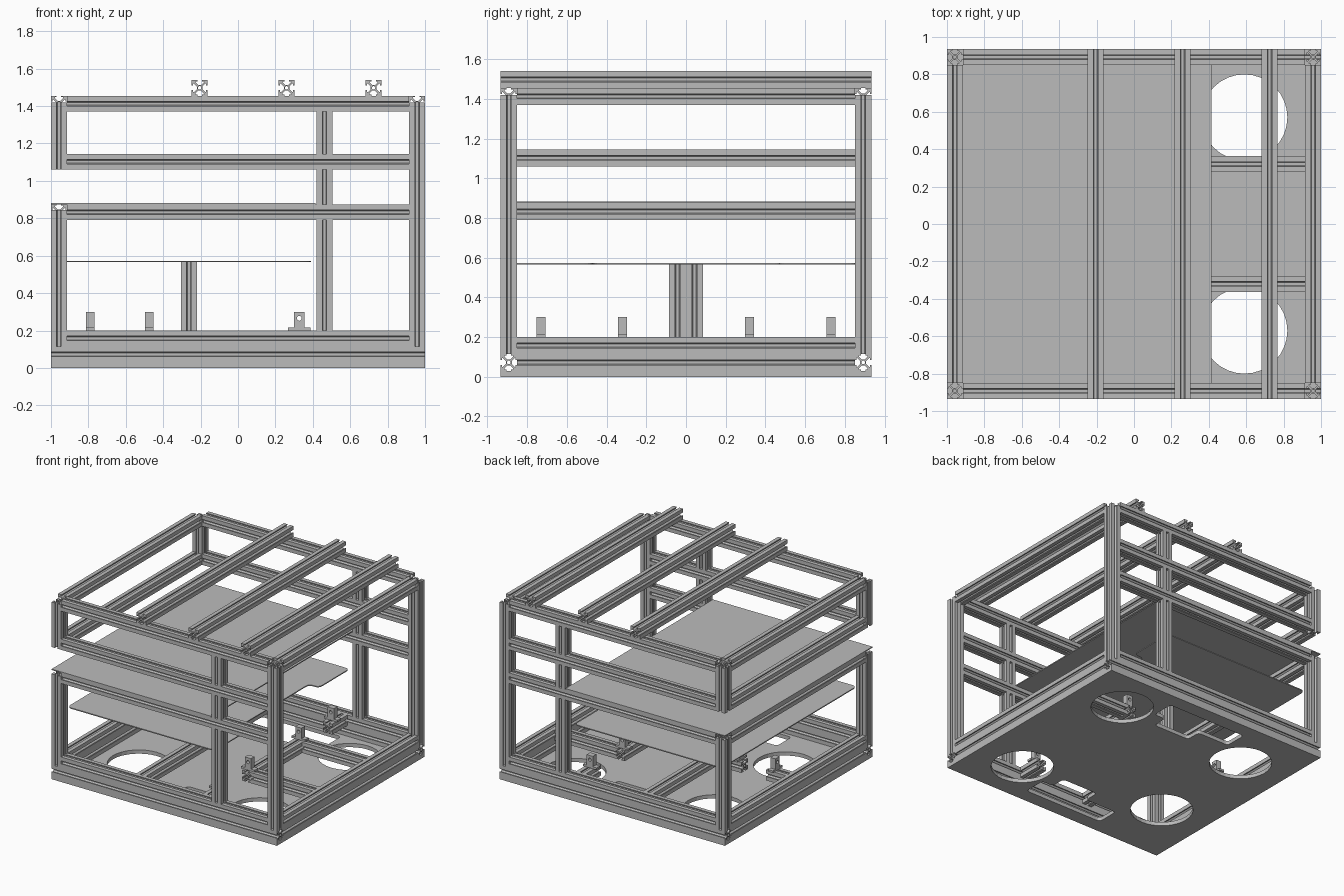
import bpy
from math import sin, cos, pi, radians

cube = bpy.data.objects.get("Cube")
if cube:
    bpy.data.objects.remove(cube, do_unlink=True)

grey = bpy.data.materials.new("plain grey")
grey.use_nodes = True
COLOUR = (0.5, 0.5, 0.5, 1)
grey.diffuse_color = COLOUR
grey.node_tree.nodes["Principled BSDF"].inputs["Base Color"].default_value = COLOUR

S = 0.085          # rail width
H = S / 2
XO, YO = 1 - H, 0.935 - H   # corner post centres
XI, YI = 1 - S, 0.935 - S   # inner faces of the posts


def circle(cx, cy, r, n=32):
    return [(cx + r * cos(2 * pi * i / n), cy + r * sin(2 * pi * i / n)) for i in range(n)]


def rounded(points, r, steps=4):
    """Round each corner of an axis-aligned outline with a small curve."""
    out = []
    n = len(points)
    for i, (px, py) in enumerate(points):
        ends = []
        for qx, qy in (points[i - 1], points[(i + 1) % n]):
            d = ((qx - px) ** 2 + (qy - py) ** 2) ** 0.5
            ends.append((px + (qx - px) * r / d, py + (qy - py) * r / d))
        (ax, ay), (bx, by) = ends
        for k in range(steps + 1):
            t = k / steps
            u, v, w = (1 - t) ** 2, 2 * t * (1 - t), t * t
            out.append((u * ax + v * px + w * bx, u * ay + v * py + w * by))
    return out


def box(x0, x1, y0, y1):
    return [(x0, y0), (x1, y0), (x1, y1), (x0, y1)]


def extruded_mesh(name, loops, depth):
    """Fill an outline with holes and extrude it evenly about z = 0."""
    curve = bpy.data.curves.new(name, 'CURVE')
    curve.dimensions = '2D'
    curve.fill_mode = 'BOTH'
    curve.extrude = depth / 2
    for loop in loops:
        s = curve.splines.new('POLY')
        s.points.add(len(loop) - 1)
        for p, (x, y) in zip(s.points, loop):
            p.co = (x, y, 0, 1)
        s.use_cyclic_u = True
        s.use_smooth = False
    tmp = bpy.data.objects.new(name, curve)
    bpy.context.scene.collection.objects.link(tmp)
    deps = bpy.context.evaluated_depsgraph_get()
    mesh = bpy.data.meshes.new_from_object(tmp.evaluated_get(deps))
    bpy.data.objects.remove(tmp, do_unlink=True)
    bpy.data.curves.remove(curve)
    mesh.name = name
    mesh.shade_flat()
    mesh.materials.clear()
    mesh.materials.append(grey)
    return mesh


def place(name, mesh, loc, rot=(0, 0, 0), length=1):
    ob = bpy.data.objects.new(name, mesh)
    ob.location = loc
    ob.rotation_euler = [radians(a) for a in rot]
    ob.scale = (1, 1, length)
    bpy.context.scene.collection.objects.link(ob)
    return ob


# Slotted rail section, one quarter turned four times, with a centre bore
slot = [(.36, -.18), (.36, .18), (.7, .52), (.82, .52), (.82, .28), (1, .28), (1, 1),
        (.28, 1), (.28, .82), (.52, .82), (.52, .7)]
section = []
for q in range(4):
    c, s = (1, 0, -1, 0)[q], (0, 1, 0, -1)[q]
    section += [((x * c - y * s) * H, (x * s + y * c) * H) for x, y in slot]
rail_mesh = extruded_mesh("slotted_rail", [section, circle(0, 0, .22 * H, 12)], 1)


def rail_x(name, x0, x1, y, z):
    place(name, rail_mesh, ((x0 + x1) / 2, y, z), (0, 90, 0), x1 - x0)


def rail_y(name, y0, y1, x, z):
    place(name, rail_mesh, (x, (y0 + y1) / 2, z), (90, 0, 0), y1 - y0)


def post(name, z0, z1, x, y):
    place(name, rail_mesh, (x, y, (z0 + z1) / 2), (0, 0, 0), z1 - z0)


# Heights of the rail centres
BASE, DECK = 0.03 + H, 0.115 + H
LOW, MID, TOP = 0.79 + H, 1.06 + H, 1.37 + H

# Base frame, upper frame and posts
for sy, end in ((-1, "front"), (1, "back")):
    y = sy * YO
    rail_x(end + "_base_rail", -1, 1, y, BASE)
    for label, z in (("deck", DECK), ("low", LOW), ("middle", MID), ("top", TOP)):
        rail_x(f"{end}_{label}_rail", -XI, XI, y, z)
    post(end + "_left_post", 0.115, 1.42, XO, y)
    post(end + "_right_lower_post", 0.115, 0.845, -XO, y)
    post(end + "_right_upper_post", 1.06, 1.42, -XO, y)
    for i, (z0, z1) in enumerate(((0.2, LOW - H), (LOW + H, MID - H), (MID + H, TOP - H))):
        post(f"{end}_inner_post_{i}", z0, z1, 0.4625, y)
for x, side in ((XO, "left"), (-XO, "right")):
    for label, z in (("base", BASE), ("deck", DECK), ("top", TOP)):
        rail_y(f"{side}_{label}_rail", -YI, YI, x, z)
rail_y("right_low_rail", -YI, YI, -XO, LOW)
rail_y("right_middle_rail", -YI, YI, -XO, MID)

# Three rails across the top
for i, x in enumerate((-0.205, 0.26, 0.725)):
    rail_y(f"roof_rail_{i}", -0.935, 0.935, x, 1.4975)

# Deck rails and twin column
rail_y("column_rail", -YI, YI, -0.2625, DECK)
for sy in (-1, 1):
    post("shelf_column", 0.2, 0.565, -0.2625, sy * H)
    rail_x("cross_rail", 0.375, XI, sy * 0.32, DECK)
    a, b = sorted((sy * 0.66, sy * YI))
    rail_y("short_mount_rail", a, b, 0.3325, DECK)
rail_y("long_mount_rail", -0.3625, 0.3625, 0.3325, DECK)
rail_x("side_mount_rail_outer", -XI, -0.74, 0, DECK)
rail_x("side_mount_rail_inner", -0.52, -0.305, 0, DECK)

# Bearing brackets: inverted T with a bore
tee = [(-.06, 0), (.06, 0), (.06, .016), (.027, .016), (.027, .1),
       (-.027, .1), (-.027, .016), (-.06, .016)]
bracket_mesh = extruded_mesh("bracket", [tee, circle(0, .065, .013, 12)], 0.045)
for y in (-0.73, -0.32, 0.32, 0.73):
    place("bearing_bracket", bracket_mesh, (0.3275, y, 0.2), (90, 0, 0))
for x in (-0.79, -0.475):
    place("bearing_bracket", bracket_mesh, (x, 0, 0.2), (90, 0, 90))

# Base plate with round holes and stepped cut-outs
loops = [box(-1, 1, -0.935, 0.935)]
for x, y in ((0.59, 0.57), (0.59, -0.57), (-0.6, 0.5), (-0.6, -0.4)):
    loops.append(circle(x, y, 0.23))
for s in (-1, 1):
    step = [(-.36, .82), (-.36, .64), (-.08, .64), (-.08, .52), (.24, .52),
            (.24, .64), (.34, .64), (.34, .82)]
    loops.append(rounded([(x, y * s) for x, y in step], 0.03))
place("base_plate", extruded_mesh("base_plate", loops, 0.03), (0, 0, 0.015))

# Upper shelf and notched lower shelf
place("upper_shelf", extruded_mesh("upper_shelf", [box(-1, 0.415, -0.935, 0.935)], 0.008),
      (0, 0, 0.879))
notched = [(-.915, -.855), (.39, -.855), (.39, -.47), (.3, -.47),
           (.3, .47), (.39, .47), (.39, .855), (-.915, .855)]
place("lower_shelf", extruded_mesh("lower_shelf", [rounded(notched, 0.04)], 0.008),
      (0, 0, 0.569))
